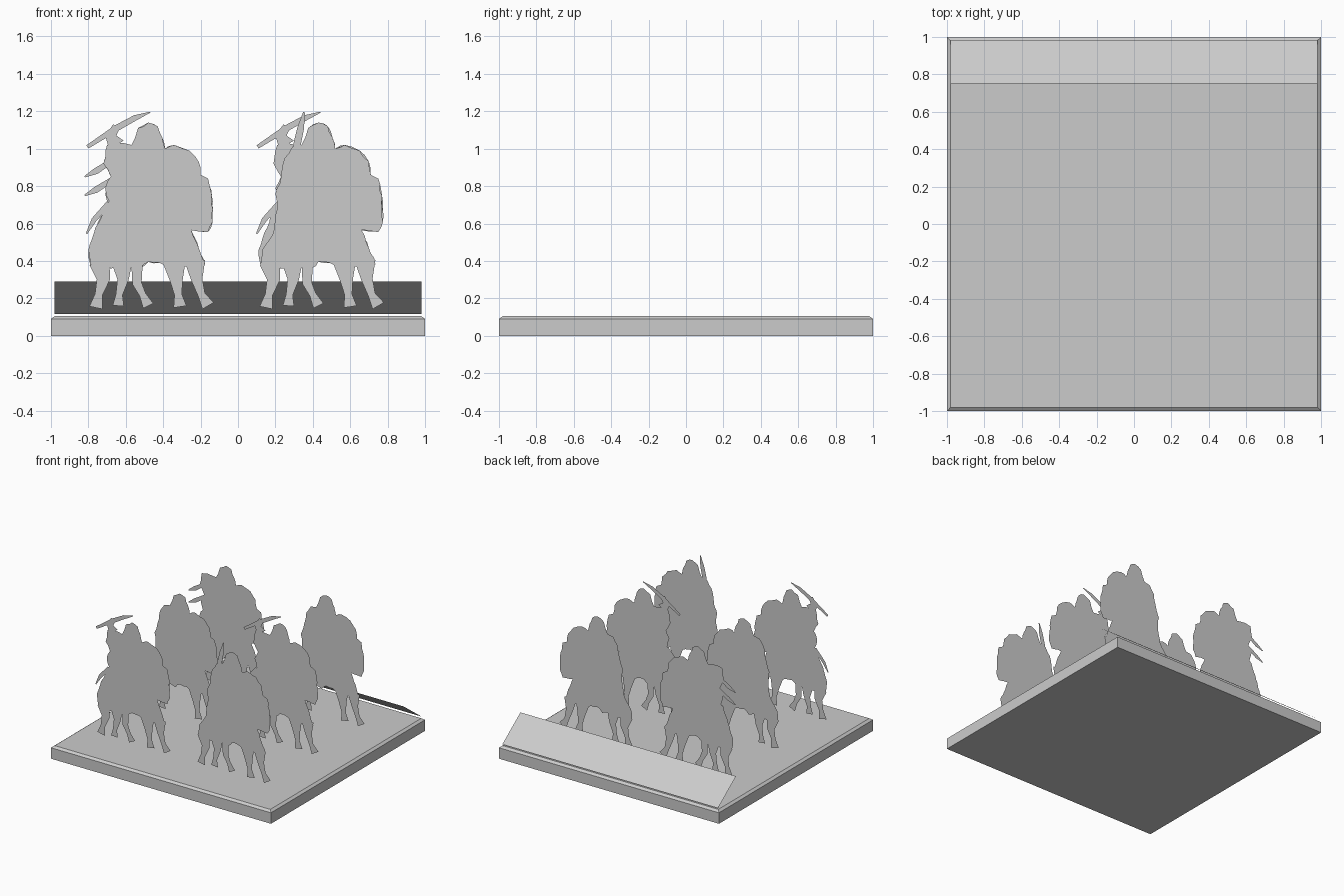
import bpy, bmesh, random
from mathutils import Vector

random.seed(4)
cube = bpy.data.objects.get("Cube")
if cube:
    bpy.data.objects.remove(cube, do_unlink=True)

grey = bpy.data.materials.new("plain_grey")
grey.use_nodes = True
colour = (0.6, 0.6, 0.6, 1)
grey.diffuse_color = colour
grey.node_tree.nodes["Principled BSDF"].inputs["Base Color"].default_value = colour


def finish(bm, name):
    mesh = bpy.data.meshes.new(name)
    bm.to_mesh(mesh)
    bm.free()
    mesh.materials.append(grey)
    obj = bpy.data.objects.new(name, mesh)
    bpy.context.collection.objects.link(obj)
    return obj


# Chamfered square base
def build_base():
    bm = bmesh.new()
    half, inset = 1, 0.98
    rings = []
    for size, height in ((half, 0), (half, 0.09), (inset, 0.105)):
        rings.append([bm.verts.new((sx * size, sy * size, height))
                      for sx, sy in ((-1, -1), (1, -1), (1, 1), (-1, 1))])
    for low, high in zip(rings, rings[1:]):
        for i in range(4):
            j = (i + 1) % 4
            bm.faces.new((low[i], low[j], high[j], high[i]))
    bm.faces.new(rings[-1])
    bm.faces.new(rings[0][::-1])
    finish(bm, "base")


# Sloping thin plate along the back edge
def build_back_plate():
    bm = bmesh.new()
    w = 0.98
    bm.faces.new([bm.verts.new(p) for p in (
        (w, 0.985, 0.117), (-w, 0.985, 0.117), (-w, 0.75, 0.29), (w, 0.75, 0.29))])
    finish(bm, "back_plate")


# Flat cut-out helpers: a closed outline, and a limb or blade of varying width
def flat_face(bm, outline):
    face = bm.faces.new([bm.verts.new((x, 0, z)) for x, z in outline])
    face.normal_update()
    if face.normal.y > 0:
        face.normal_flip()


def strip(bm, path):
    left, right = [], []
    for i, (x, z, r) in enumerate(path):
        a, b = path[max(i - 1, 0)], path[min(i + 1, len(path) - 1)]
        along = Vector((b[0] - a[0], b[1] - a[1])).normalized()
        left.append((x - along.y * r, z + along.x * r))
        right.append((x + along.y * r, z - along.x * r))
    flat_face(bm, left + right[::-1])


def ragged(points, step=0.035, jitter=0.006):
    out = []
    for a, b in zip(points, points[1:] + points[:1]):
        a, b = Vector(a), Vector(b)
        n = max(1, round((b - a).length / step))
        for k in range(n):
            p = a.lerp(b, k / n)
            if k:
                p += Vector((random.uniform(-jitter, jitter), random.uniform(-jitter, jitter)))
            out.append((p.x, p.y))
    return out


# Silhouette pieces, in the card's own x and z
HEAD = [(-0.12, 1.02), (-0.10, 1.06), (-0.085, 1.11), (-0.03, 1.14),
        (0.02, 1.12), (0.045, 1.06), (0.06, 1.0)]
RIGHT_SIDE = [(0.11, 1.02), (0.19, 0.99), (0.24, 0.93), (0.25, 0.86), (0.29, 0.84),
              (0.31, 0.75), (0.315, 0.61), (0.29, 0.555), (0.2, 0.565), (0.24, 0.47), (0.275, 0.38)]
BELLY = [(0.17, 0.37), (0.07, 0.37), (0.03, 0.39), (-0.03, 0.395), (-0.07, 0.36),
         (-0.14, 0.38), (-0.23, 0.36), (-0.34, 0.38)]
LEFT_ARMED = [(-0.35, 0.46), (-0.32, 0.55), (-0.27, 0.67), (-0.24, 0.72), (-0.26, 0.79),
              (-0.23, 0.85), (-0.27, 0.92), (-0.25, 1.02), (-0.2, 1.03)]
LEFT_PLAIN = [(-0.33, 0.46), (-0.27, 0.55), (-0.25, 0.68), (-0.26, 0.76),
              (-0.23, 0.85), (-0.21, 0.95), (-0.17, 1.01)]

LEGS = [
    [(-0.29, 0.39, 0.055), (-0.27, 0.30, 0.035), (-0.295, 0.22, 0.02), (-0.31, 0.15, 0.035)],
    [(-0.17, 0.39, 0.055), (-0.165, 0.30, 0.03), (-0.185, 0.22, 0.018), (-0.19, 0.16, 0.03)],
    [(0.11, 0.39, 0.06), (0.12, 0.30, 0.035), (0.13, 0.22, 0.02), (0.14, 0.155, 0.035)],
    [(0.22, 0.40, 0.055), (0.23, 0.30, 0.03), (0.255, 0.22, 0.02), (0.29, 0.16, 0.035)],
]
BENT_LEG = [(-0.09, 0.38, 0.03), (-0.09, 0.28, 0.025), (-0.06, 0.22, 0.018), (-0.03, 0.16, 0.03)]

RAISED_ARM = [(-0.2, 1.02, 0.045), (-0.23, 1.07, 0.03), (-0.2, 1.12, 0.02)]
RAISED_SWORD = [(-0.355, 1.01, 0.01), (-0.2, 1.11, 0.017), (-0.1, 1.165, 0.015), (-0.02, 1.195, 0.003)]
LOW_SPEAR = [(-0.36, 0.545, 0.004), (-0.32, 0.62, 0.014), (-0.24, 0.71, 0.014)]
UPRIGHT_SWORD = [(-0.15, 0.93, 0.012), (-0.145, 1.02, 0.02), (-0.125, 1.11, 0.018), (-0.107, 1.195, 0.005)]
SPEARS = [[(-0.37, z, 0.004), (-0.31, z + 0.03, 0.017), (-0.2, z + 0.1, 0.012)] for z in (0.75, 0.85)]

ARMED = (LEFT_ARMED, [RAISED_ARM, RAISED_SWORD, LOW_SPEAR, BENT_LEG])
PLAIN = (LEFT_PLAIN, [])
SPEARMAN = (LEFT_ARMED, SPEARS + [BENT_LEG])
SWORDSMAN = (LEFT_PLAIN, [UPRIGHT_SWORD, BENT_LEG])


# One mounted rider as a flat standing card
def build_rider(name, kind, x, y):
    left_side, extras = kind
    bm = bmesh.new()
    flat_face(bm, ragged(left_side + HEAD + RIGHT_SIDE + BELLY))
    for path in LEGS + extras:
        strip(bm, path)
    bmesh.ops.triangulate(bm, faces=bm.faces[:])
    finish(bm, name).location = (x, y, 0)


build_base()
build_back_plate()
rows = (("front", -0.69, ARMED, SWORDSMAN),
        ("middle", -0.07, PLAIN, ARMED),
        ("back", 0.53, SPEARMAN, PLAIN))
for row, y, right_kind, left_kind in rows:
    build_rider(row + "_right_rider", right_kind, -0.45, y)
    build_rider(row + "_left_rider", left_kind, 0.46, y)
